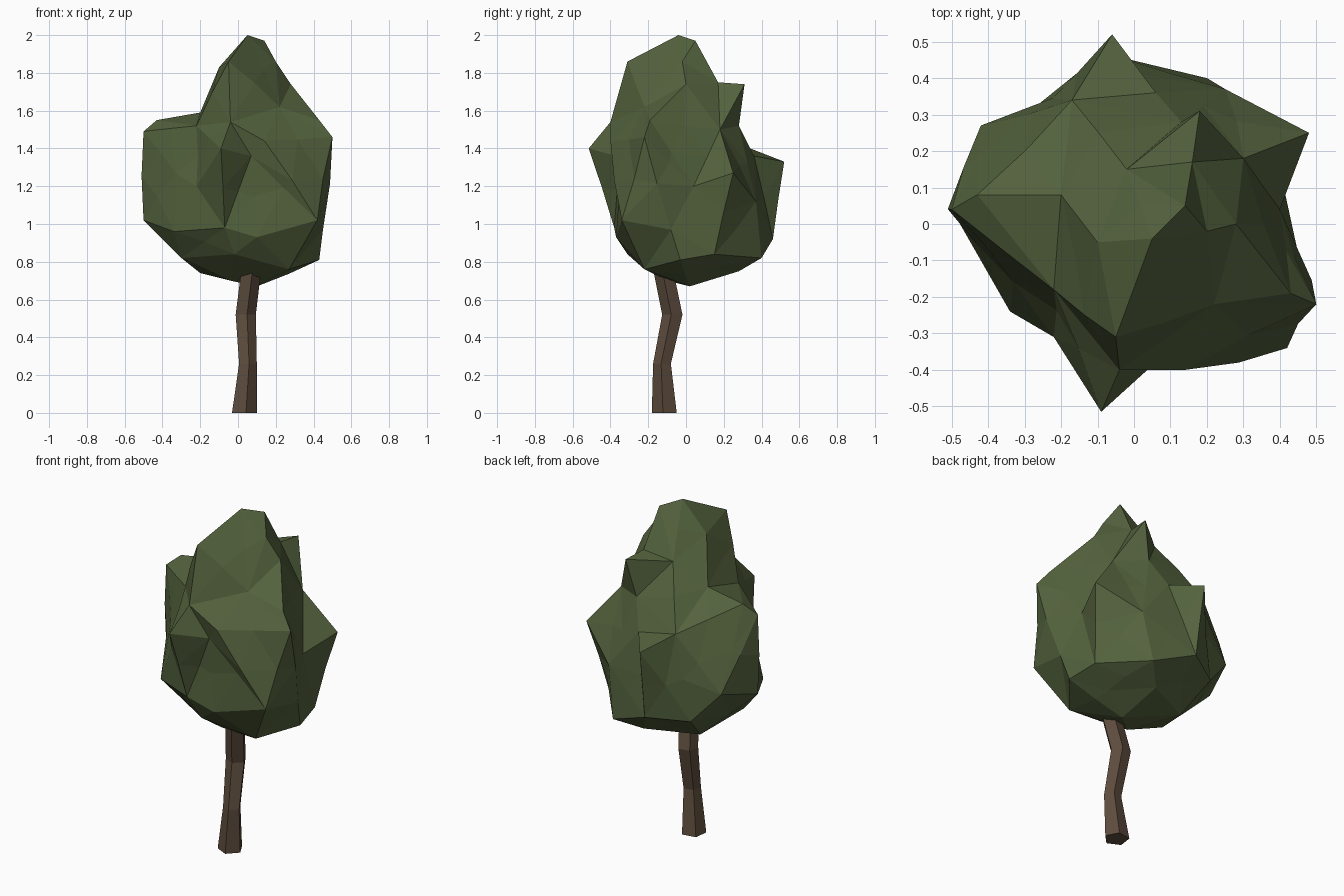
import bpy, bmesh, math, random
from mathutils import Vector

if "Cube" in bpy.data.objects:
    bpy.data.objects.remove(bpy.data.objects["Cube"])

random.seed(4)


def material(name, rgb):
    m = bpy.data.materials.new(name)
    m.diffuse_color = (*rgb, 1)
    m.use_nodes = True
    m.node_tree.nodes["Principled BSDF"].inputs["Base Color"].default_value = m.diffuse_color
    return m


def make_object(name, bm, mat):
    bmesh.ops.recalc_face_normals(bm, faces=bm.faces[:])
    me = bpy.data.meshes.new(name)
    bm.to_mesh(me)
    bm.free()
    me.materials.append(mat)
    ob = bpy.data.objects.new(name, me)
    bpy.context.collection.objects.link(ob)
    return ob


leaf = material("leaf green", (0.088, 0.122, 0.047))
bark = material("bark brown", (0.112, 0.074, 0.048))

# Crown: key peaks and hollows, skinned as seen from the crown's middle
peaks = [
    # crest
    (.05, -.04, 2.0), (.14, .05, 1.97), (.2, -.02, 1.86), (-.1, -.05, 1.83),
    (-.05, -.31, 1.86), (.18, .31, 1.74), (-.02, .15, 1.72), (.16, .17, 1.75),
    # shoulders
    (.28, .0, 1.74), (.22, -.22, 1.62), (-.04, -.4, 1.54), (-.2, .08, 1.59),
    (-.5, .04, 1.49), (-.43, .08, 1.55), (-.17, .34, 1.4), (.43, -.19, 1.55),
    (.5, -.22, 1.46), (.3, .18, 1.5), (.13, .28, 1.52), (-.22, -.18, 1.52),
    # middle
    (-.09, -.515, 1.4), (.07, -.37, 1.36), (.14, -.4, 1.44), (.48, .25, 1.27),
    (.4, .04, 1.2), (-.06, .52, 1.33), (.06, .36, 1.36), (-.33, -.16, 1.27),
    (-.42, .27, 1.08), (.25, .37, 1.12), (-.22, -.31, 1.2),
    # lower
    (-.5, .04, 1.02), (-.34, -.24, .96), (-.07, -.38, .98), (.1, -.37, .93),
    (.42, -.34, 1.02), (.45, -.08, .97), (.4, .15, .84), (.2, .4, .82),
    (-.05, .46, .92), (-.26, .33, .9),
    # underside
    (.27, -.22, .76), (-.02, -.31, .84), (-.3, -.12, .82), (-.2, .15, .74),
    (.1, .02, .67), (.08, .28, .75), (-.04, -.1, .7), (.43, -.03, .81),
]
mid = Vector((0, 0, 1.25))
bm = bmesh.new()
target = {}
for p in peaks:
    d = Vector(p) - mid
    v = bm.verts.new(Vector((d.x / .48, d.y / .48, d.z / .68)).normalized())
    target[v] = Vector(p)
bmesh.ops.convex_hull(bm, input=bm.verts[:])
for v, p in target.items():
    v.co = p

# Break up the widest facets with slightly uneven midpoints
long_edges = [e for e in bm.edges if e.calc_length() > .34]
res = bmesh.ops.subdivide_edges(bm, edges=long_edges, cuts=1)
for v in [g for g in res["geom_inner"] if isinstance(g, bmesh.types.BMVert)]:
    d = (v.co - mid).normalized()
    v.co += d * random.uniform(-.015, .015)
bmesh.ops.triangulate(bm, faces=bm.faces[:])
make_object("crown", bm, leaf)

# Trunk: crooked five-sided tube (x, y, z, radius)
stations = [(.03, -.112, 0, .07), (.05, -.125, .26, .05), (.038, -.07, .52, .057),
            (.065, -.115, .74, .056), (.07, -.1, .95, .045)]
bm = bmesh.new()
rings = []
for x, y, z, r in stations:
    angles = [math.radians(-80 + 72 * i) for i in range(5)]
    rings.append([bm.verts.new((x + r * math.cos(a), y + r * math.sin(a), z)) for a in angles])
for a, b in zip(rings, rings[1:]):
    for i in range(5):
        j = (i + 1) % 5
        bm.faces.new((a[i], a[j], b[j], b[i]))
bm.faces.new(rings[0][::-1])
bm.faces.new(rings[-1])
make_object("trunk", bm, bark)
